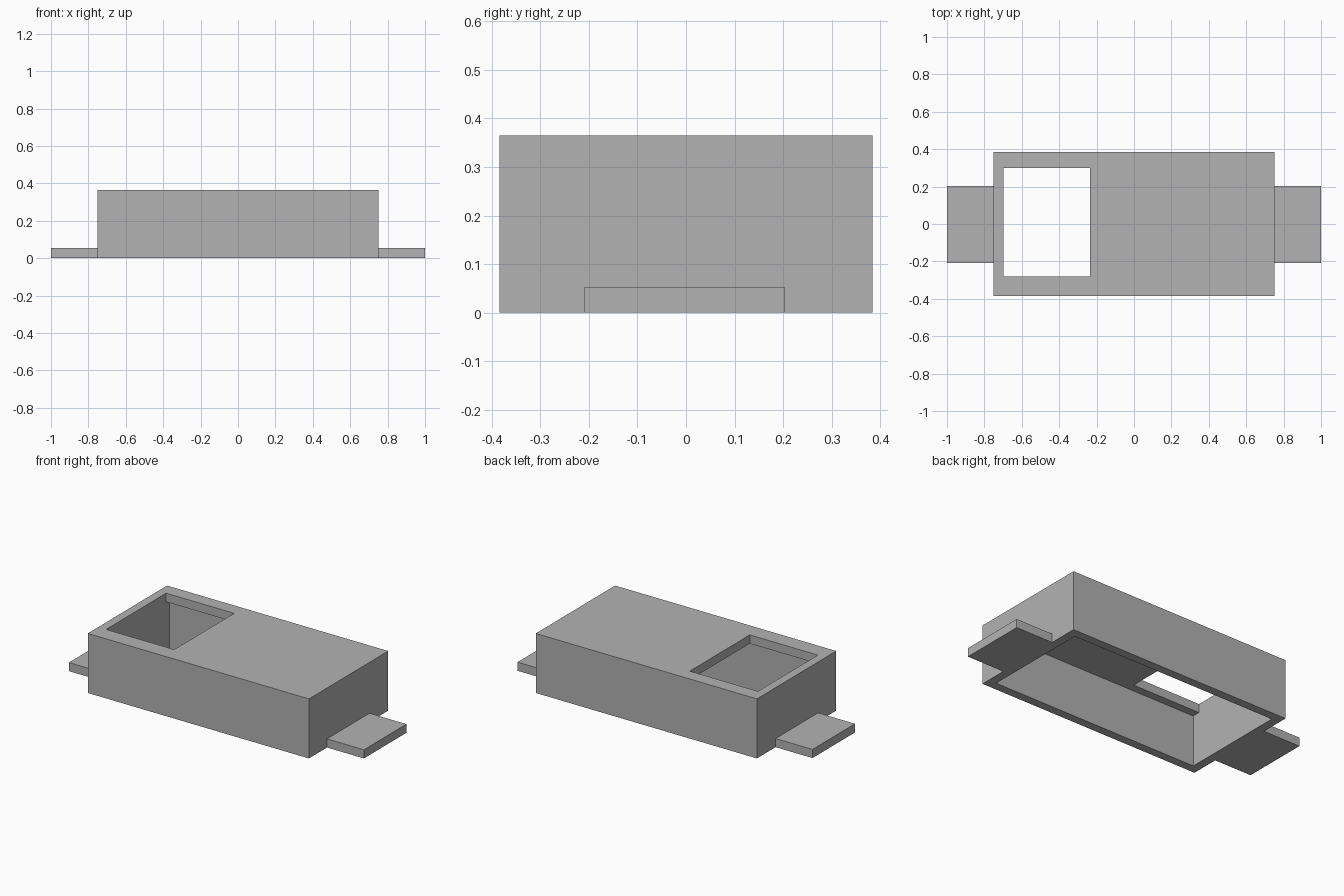
import bpy
import bmesh

default = bpy.data.objects.get("Cube")
if default:
    bpy.data.objects.remove(default, do_unlink=True)

# Single grey plastic colour
grey = bpy.data.materials.new("plain grey")
grey.use_nodes = True
colour = (0.448, 0.448, 0.448, 1)
grey.diffuse_color = colour
grey.node_tree.nodes["Principled BSDF"].inputs["Base Color"].default_value = colour


def block(name, low, high):
    """Axis-aligned box between two opposite corners."""
    bm = bmesh.new()
    bmesh.ops.create_cube(bm, size=1)
    for v in bm.verts:
        v.co = [lo if c < 0 else hi for c, lo, hi in zip(v.co, low, high)]
    mesh = bpy.data.meshes.new(name)
    bm.to_mesh(mesh)
    bm.free()
    mesh.materials.append(grey)
    obj = bpy.data.objects.new(name, mesh)
    bpy.context.collection.objects.link(obj)
    return obj


def cut(target, cutter):
    """Subtract a hidden cutter from the target."""
    cutter.hide_render = True
    cutter.hide_viewport = True
    cutter.display_type = 'WIRE'
    mod = target.modifiers.new(cutter.name, 'BOOLEAN')
    mod.operation = 'DIFFERENCE'
    mod.solver = 'EXACT'
    mod.object = cutter


half_x, half_y, height, wall = 0.75, 0.384, 0.365, 0.053

# Housing: open-bottomed shell with a window through its top
housing = block("housing", (-half_x, -half_y, 0), (half_x, half_y, height))
cavity = block("cavity_cutter", (wall - half_x, wall - half_y, -0.1),
               (half_x - wall, half_y - wall, height - wall))
window = block("window_cutter", (wall - half_x, -0.282, 0.2), (-0.235, 0.299, 0.5))
cut(housing, cavity)
cut(housing, window)

# Mounting tabs on both ends
for name, x0, x1 in (("right_tab", -1, -half_x), ("left_tab", half_x, 1)):
    block(name, (x0, -0.209, 0), (x1, 0.203, wall))
